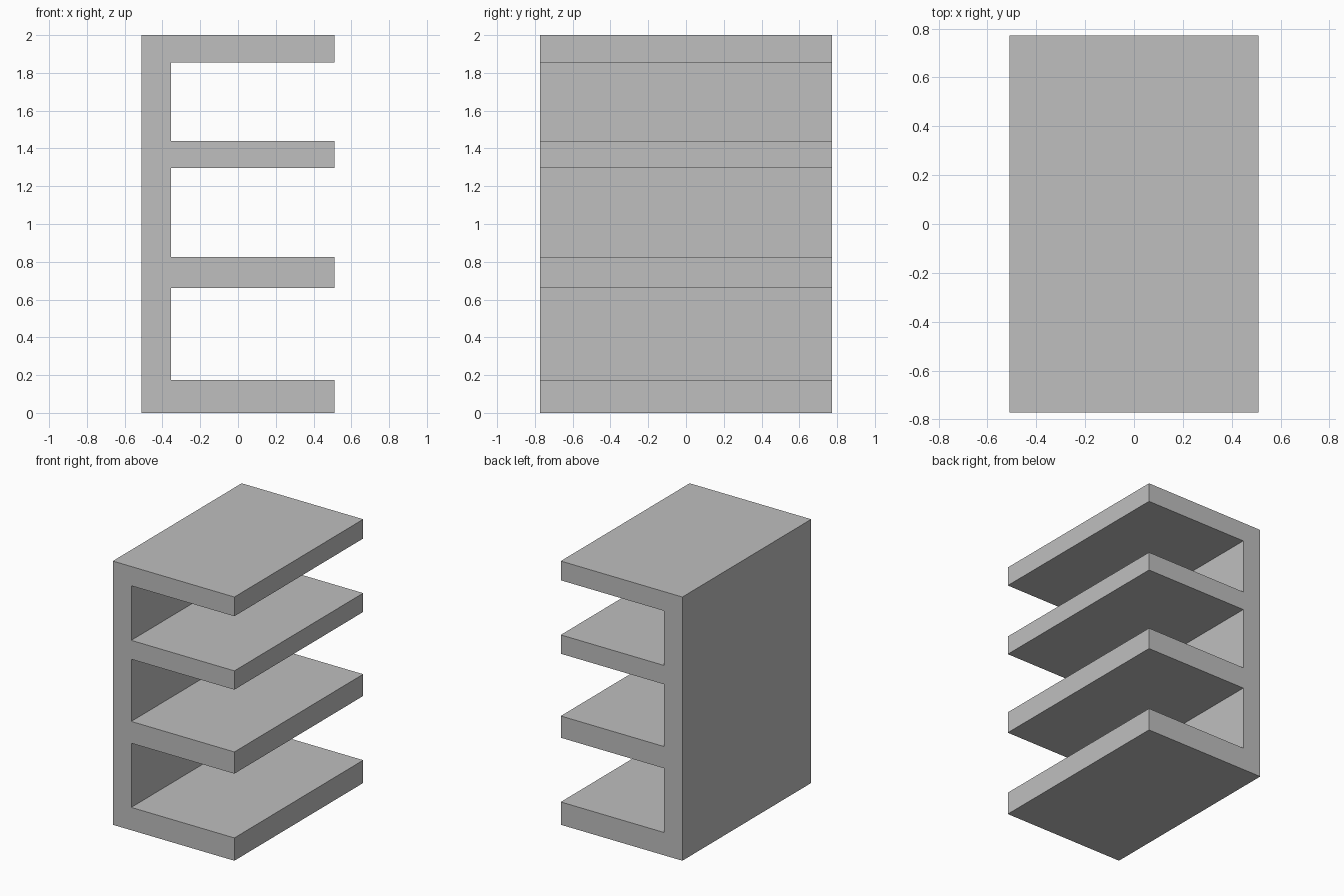
import bpy
import bmesh

cube = bpy.data.objects.get("Cube")
if cube:
    bpy.data.objects.remove(cube, do_unlink=True)

# Material
grey = bpy.data.materials.new("light grey")
grey.use_nodes = True
colour = (0.52, 0.52, 0.52, 1)
grey.diffuse_color = colour
grey.node_tree.nodes["Principled BSDF"].inputs["Base Color"].default_value = colour

HALF_WIDTH, HALF_DEPTH = 0.51, 0.772
SPINE_INNER = -0.355
SHELVES = [(0, 0.173), (0.66, 0.825), (1.297, 1.44), (1.854, 2)]  # bottom, top

# Comb profile: up the shelf side, then closed down the upright wall
profile = []
for i, (bottom, top) in enumerate(SHELVES):
    start = -HALF_WIDTH if i == 0 else SPINE_INNER
    end = -HALF_WIDTH if i == len(SHELVES) - 1 else SPINE_INNER
    profile += [(start, bottom), (HALF_WIDTH, bottom), (HALF_WIDTH, top), (end, top)]

# Extrude the profile from front to back
bm = bmesh.new()
face = bm.faces.new([bm.verts.new((x, -HALF_DEPTH, z)) for x, z in profile])
result = bmesh.ops.extrude_face_region(bm, geom=[face], use_keep_orig=True)
back = [v for v in result["geom"] if isinstance(v, bmesh.types.BMVert)]
bmesh.ops.translate(bm, verts=back, vec=(0, 2 * HALF_DEPTH, 0))
bmesh.ops.recalc_face_normals(bm, faces=bm.faces)

mesh = bpy.data.meshes.new("shelf_unit")
bm.to_mesh(mesh)
bm.free()
mesh.materials.append(grey)
shelf_unit = bpy.data.objects.new("shelf_unit", mesh)
bpy.context.collection.objects.link(shelf_unit)
